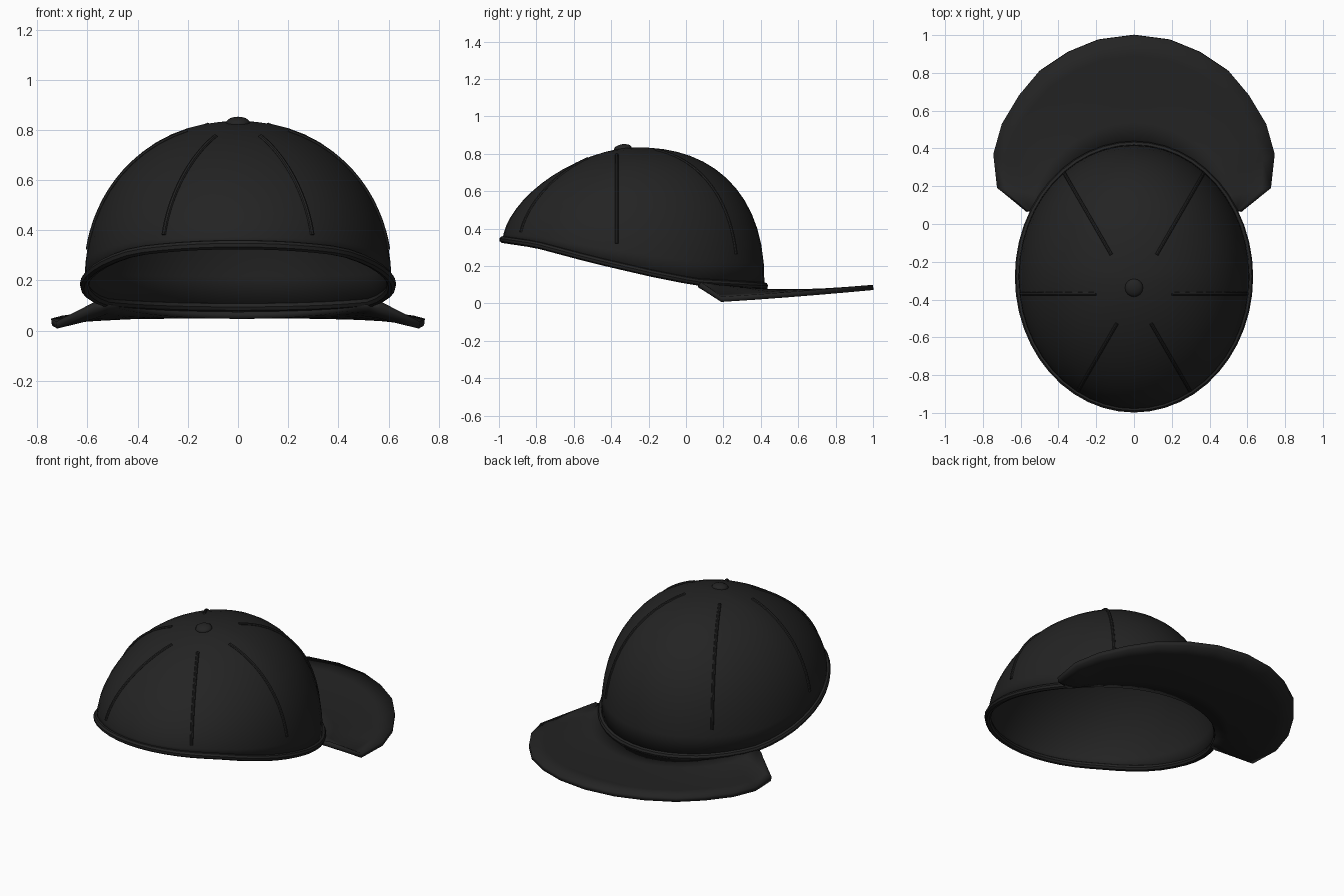
import bpy
import bmesh
from math import sin, cos, pi, atan2, hypot, radians
from mathutils import Vector

cube = bpy.data.objects.get("Cube")
if cube:
    bpy.data.objects.remove(cube, do_unlink=True)

# One black fabric material for the whole cap
fabric = bpy.data.materials.new("black fabric")
fabric.use_nodes = True
fabric.diffuse_color = (0.017, 0.017, 0.017, 1)
bsdf = fabric.node_tree.nodes["Principled BSDF"]
bsdf.inputs["Base Color"].default_value = fabric.diffuse_color
bsdf.inputs["Roughness"].default_value = 0.9

HALF_X, HALF_Y, MID_Y, TOP = 0.612, 0.70, -0.28, 0.835
RIM = [(-1.0, 0.345), (-0.8, 0.315), (-0.5, 0.235), (-0.2, 0.165), (0.05, 0.115), (0.5, 0.09)]


def rim_height(y):
    for (y0, z0), (y1, z1) in zip(RIM, RIM[1:]):
        if y <= y1:
            return z0 + (z1 - z0) * (y - y0) / (y1 - y0)
    return RIM[-1][1]


def crown_point(angle, reach):
    """Point on the crown: angle from +y, reach 0 at the top and 1 at the rim."""
    c = cos(angle)
    power = 2.15 + (0.2 if c > 0 else 0.5) * c
    low = rim_height(MID_Y + HALF_Y * c)
    rise = max(0, 1 - reach ** power) ** (1 / power)
    return Vector((HALF_X * reach * sin(angle), MID_Y + HALF_Y * reach * c,
                   low + (TOP - low) * rise))


def finish(obj, angle=40):
    bpy.ops.object.select_all(action='DESELECT')
    obj.select_set(True)
    bpy.context.view_layer.objects.active = obj
    if obj.type == 'CURVE':
        bpy.ops.object.convert(target='MESH')
        obj = bpy.context.object
    obj.data.materials.clear()
    obj.data.materials.append(fabric)
    bpy.ops.object.shade_smooth_by_angle(angle=radians(angle))


def sheet(name, rows, closed, thickness):
    """Skin a grid of points, face it upward and thicken it downward."""
    bm = bmesh.new()
    grid = [[bm.verts.new(p) for p in row] for row in rows]
    n = len(rows[0])
    for a, b in zip(grid, grid[1:]):
        for i in range(n if closed else n - 1):
            j = (i + 1) % n
            bm.faces.new((a[i], a[j], b[j], b[i]))
    bmesh.ops.remove_doubles(bm, verts=bm.verts, dist=0.0005)
    bmesh.ops.recalc_face_normals(bm, faces=bm.faces)
    if sum(f.normal.z * f.calc_area() for f in bm.faces) < 0:
        bmesh.ops.reverse_faces(bm, faces=bm.faces)
    mesh = bpy.data.meshes.new(name)
    bm.to_mesh(mesh)
    bm.free()
    obj = bpy.data.objects.new(name, mesh)
    bpy.context.collection.objects.link(obj)
    solid = obj.modifiers.new("thickness", 'SOLIDIFY')
    solid.thickness, solid.offset = thickness, -1
    finish(obj)
    return obj


def tube(name, points, radius, cyclic=False):
    curve = bpy.data.curves.new(name, 'CURVE')
    curve.dimensions = '3D'
    curve.bevel_depth, curve.bevel_resolution = radius, 2
    curve.use_fill_caps = True
    spline = curve.splines.new('POLY')
    spline.points.add(len(points) - 1)
    for target, p in zip(spline.points, points):
        target.co = (*p, 1)
    spline.use_cyclic_u = cyclic
    obj = bpy.data.objects.new(name, curve)
    bpy.context.collection.objects.link(obj)
    finish(obj)


# Crown shell and rolled rim
SEGMENTS, RINGS = 48, 14
angles = [2 * pi * i / SEGMENTS for i in range(SEGMENTS)]
rings = [[crown_point(a, sin(pi / 2 * r / RINGS)) for a in angles] for r in range(RINGS + 1)]
sheet("crown", rings, True, 0.012)
tube("rim_trim", rings[-1], 0.019, cyclic=True)


# Raised seams fanning out from the button
def plan_to_crown(x, y):
    u, v = x / HALF_X, (y - MID_Y) / HALF_Y
    return atan2(u, v), hypot(u, v)


SEAM_Y = -0.37
for label, heading, start in (("front", -60, 0.18), ("middle", 0, 0.2), ("back", 60, 0.24)):
    for side, word in ((1, "left"), (-1, "right")):
        dx, dy = side * cos(radians(heading)), sin(radians(heading))
        end = start
        while plan_to_crown(dx * end, SEAM_Y + dy * end)[1] < 0.985:
            end += 0.002
        path = []
        for k in range(17):
            d = start + (end - start) * sin(pi / 2 * k / 16)
            path.append(crown_point(*plan_to_crown(dx * d, SEAM_Y + dy * d)))
        tube(f"{label}_{word}_seam", path, 0.009)

# Visor: lofted from the crown edge to a faceted outer outline
OUTER = [(0, 1.0, 0.1), (0.19, 0.975, 0.098), (0.35, 0.91, 0.092), (0.5, 0.81, 0.083),
         (0.61, 0.68, 0.072), (0.70, 0.53, 0.06), (0.745, 0.37, 0.048),
         (0.725, 0.19, 0.036), (0.57, 0.08, 0.115)]
last = len(OUTER) - 1
inner = []
for i in range(last + 1):
    a = radians(60) * i / last
    inner.append(Vector((0.605 * sin(a), MID_Y + 0.70 * cos(a), 0.075 + 0.05 * (i / last) ** 2)))
visor_rows = []
for s in range(6):
    half = [p.lerp(Vector(q), s / 5) for p, q in zip(inner, OUTER)]
    for p in half:
        p.z -= 0.008 * sin(pi * s / 5)
    mirrored = [Vector((-p.x, p.y, p.z)) for p in half[:0:-1]]
    visor_rows.append(mirrored + half)
sheet("visor", visor_rows, False, 0.028)

# Button on top
bpy.ops.mesh.primitive_uv_sphere_add(segments=16, ring_count=8, radius=0.048,
                                     location=(0, -0.338, 0.828), rotation=(radians(8), 0, 0))
button = bpy.context.object
button.name = "top_button"
button.scale.z = 0.5
finish(button, 60)
